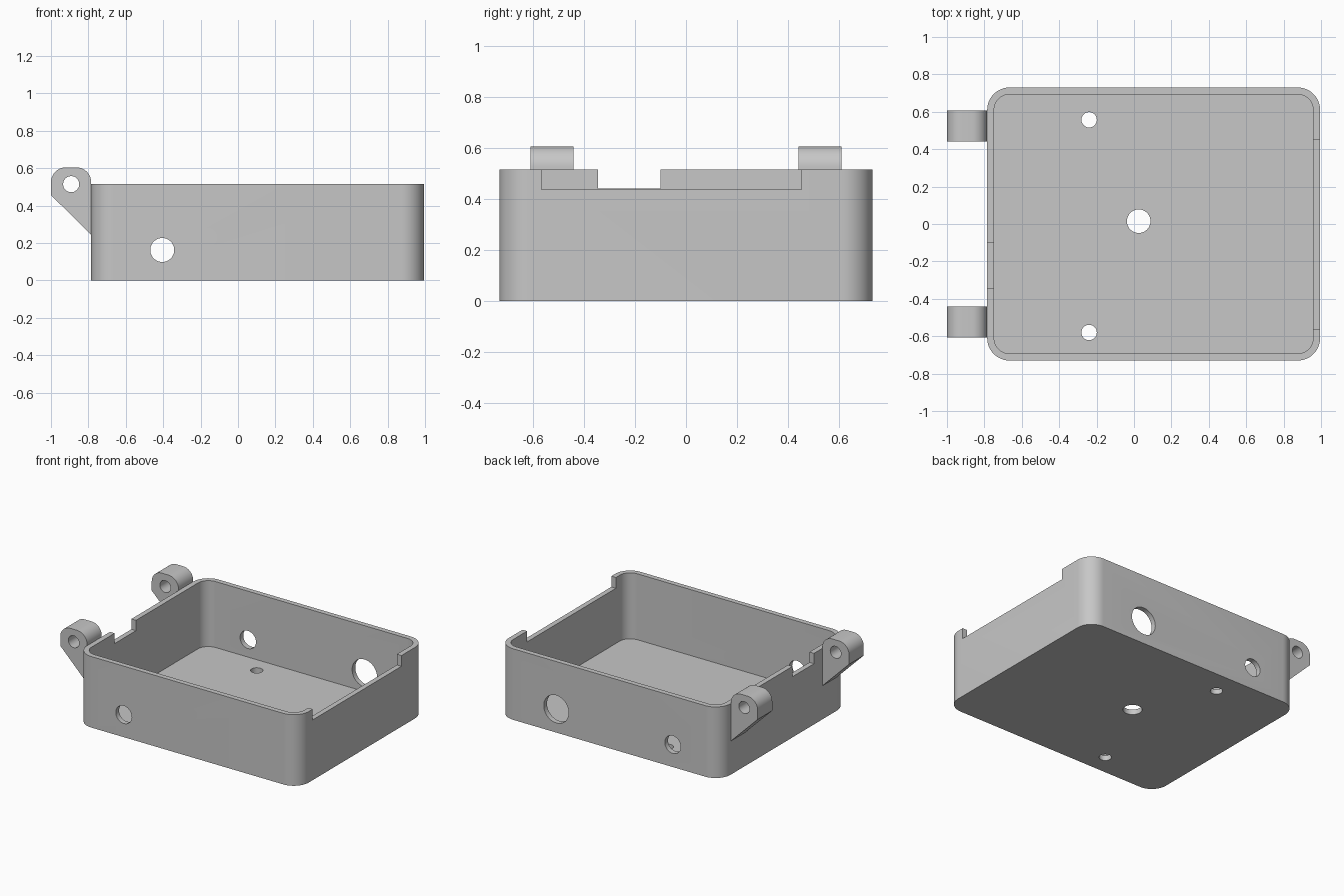
import bpy, bmesh
from math import sin, cos, pi

old = bpy.data.objects.get("Cube")
if old:
    bpy.data.objects.remove(old, do_unlink=True)

grey = bpy.data.materials.new("plain grey")
grey.use_nodes = True
colour = (0.57, 0.57, 0.57, 1)
grey.diffuse_color = colour
grey.node_tree.nodes["Principled BSDF"].inputs["Base Color"].default_value = colour


def arc(cx, cy, r, start, end, steps):
    return [(cx + r * cos(start + (end - start) * i / steps),
             cy + r * sin(start + (end - start) * i / steps)) for i in range(steps + 1)]


def circle(cx, cy, r):
    return arc(cx, cy, r, 0, 2 * pi, 48)[:-1]


def rounded_rect(x0, x1, y0, y1, r):
    corners = [(x1 - r, y1 - r), (x0 + r, y1 - r), (x0 + r, y0 + r), (x1 - r, y0 + r)]
    return [p for i, (cx, cy) in enumerate(corners)
            for p in arc(cx, cy, r, i * pi / 2, (i + 1) * pi / 2, 12)]


def rect(u0, u1, v0, v1):
    return [(u0, v0), (u1, v0), (u1, v1), (u0, v1)]


def prism(name, outline, axis, lo, hi):
    """Extrude a flat outline along an axis."""
    place = {"X": lambda u, v, t: (t, u, v),
             "Y": lambda u, v, t: (u, t, v),
             "Z": lambda u, v, t: (u, v, t)}[axis]
    bm = bmesh.new()
    ends = [[bm.verts.new(place(u, v, t)) for u, v in outline] for t in (lo, hi)]
    for ring in ends:
        bm.faces.new(ring)
    n = len(outline)
    for i in range(n):
        j = (i + 1) % n
        bm.faces.new((ends[0][i], ends[0][j], ends[1][j], ends[1][i]))
    bmesh.ops.recalc_face_normals(bm, faces=bm.faces)
    mesh = bpy.data.meshes.new(name)
    bm.to_mesh(mesh)
    bm.free()
    mesh.materials.append(grey)
    obj = bpy.data.objects.new(name, mesh)
    bpy.context.collection.objects.link(obj)
    return obj


def activate(obj):
    bpy.ops.object.select_all(action="DESELECT")
    obj.select_set(True)
    bpy.context.view_layer.objects.active = obj


def cut(obj, outline, axis, lo, hi):
    cutter = prism("cutter", outline, axis, lo, hi)
    cutter.hide_render = True
    activate(obj)
    mod = obj.modifiers.new("cut", "BOOLEAN")
    mod.operation = "DIFFERENCE"
    mod.solver = "EXACT"
    mod.object = cutter
    bpy.ops.object.modifier_apply(modifier=mod.name)
    bpy.data.objects.remove(cutter, do_unlink=True)


def smooth(obj):
    activate(obj)
    bpy.ops.object.shade_smooth_by_angle(angle=pi / 6)


# Open tray with rounded corners
LEFT, RIGHT, DEPTH, TOP, WALL = -0.785, 0.995, 0.73, 0.515, 0.037
tray = prism("tray", rounded_rect(LEFT, RIGHT, -DEPTH, DEPTH, 0.12), "Z", 0, TOP)
cut(tray, rounded_rect(LEFT + WALL, RIGHT - WALL, -DEPTH + WALL, DEPTH - WALL, 0.083),
    "Z", WALL, 1)

# Holes in the floor
for x, y, r in ((0.025, 0.015, 0.063), (-0.24, 0.557, 0.041), (-0.24, -0.58, 0.041)):
    cut(tray, circle(x, y, r), "Z", -0.1, 0.2)

# Small holes through front and back walls, large port in the back wall
cut(tray, circle(-0.405, 0.163, 0.064), "Y", -1, 1)
cut(tray, circle(0.53, 0.17, 0.1), "Y", 0.5, 1)

# Notches in the rims of the side walls
cut(tray, rect(-0.565, 0.452, 0.437, 1), "X", 0.9, 1.2)
cut(tray, rect(-0.345, -0.1, 0.44, 1), "X", -0.9, -0.7)
smooth(tray)

# Hinge lugs with a sloped underside and a pin hole
R, LUG_TOP = 0.08, 0.605
lug_outline = (arc(LEFT - R, LUG_TOP - R, R, 0, pi / 2, 12)
               + arc(-1 + R, LUG_TOP - R, R, pi / 2, pi, 12)
               + [(-1, 0.457), (LEFT, 0.243)])
for name, y0 in (("front_hinge_lug", -0.608), ("back_hinge_lug", 0.44)):
    lug = prism(name, lug_outline, "Y", y0, y0 + 0.168)
    cut(lug, circle(-0.892, 0.515, 0.043), "Y", y0 - 0.1, y0 + 0.3)
    smooth(lug)
